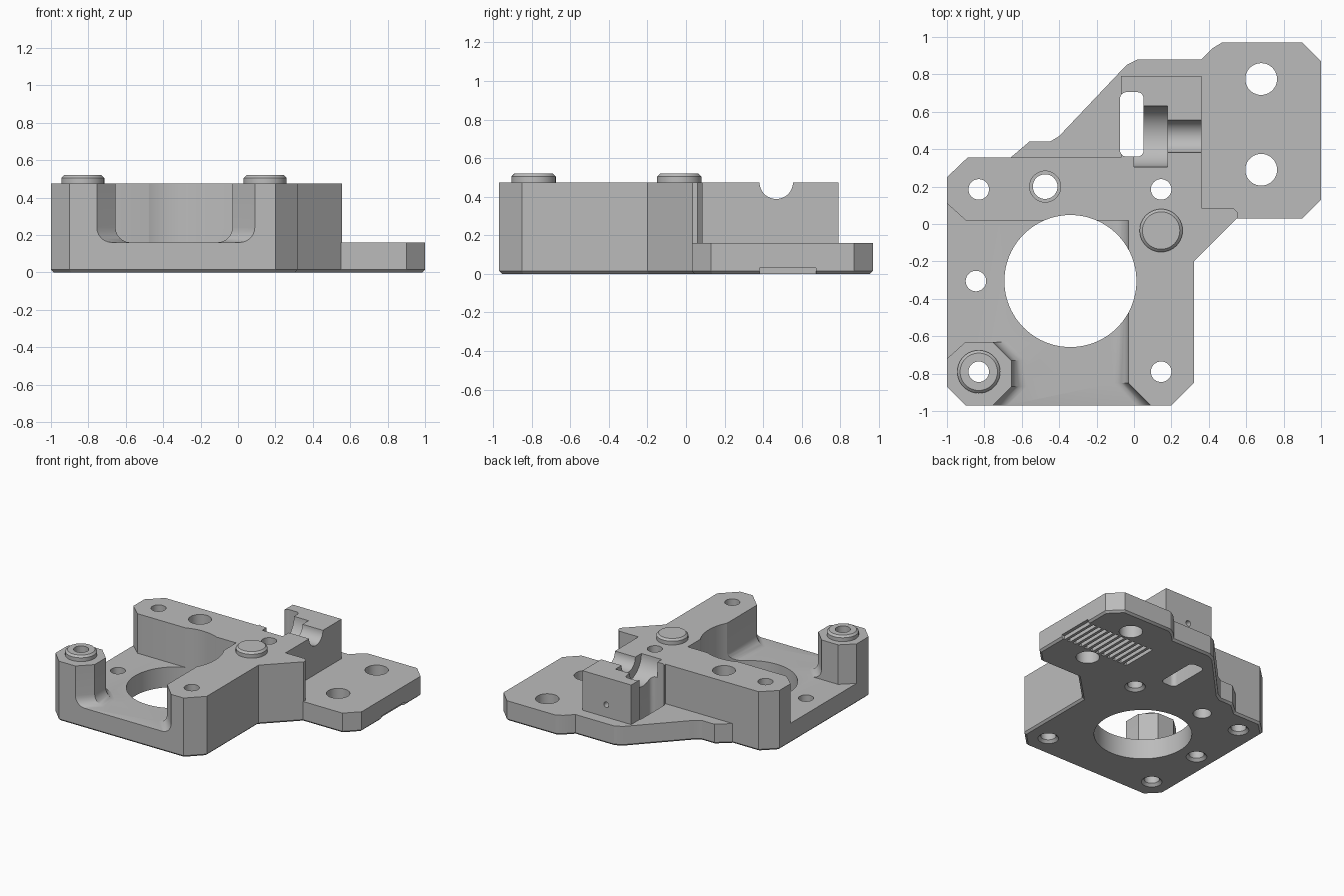
import bpy, bmesh, math

cube = bpy.data.objects.get("Cube")
if cube:
    bpy.data.objects.remove(cube, do_unlink=True)

FLOOR, TOP = 0.16, 0.475

grey = bpy.data.materials.new("plain grey")
grey.use_nodes = True
colour = (0.5, 0.5, 0.5, 1)
grey.diffuse_color = colour
grey.node_tree.nodes["Principled BSDF"].inputs["Base Color"].default_value = colour


def loft(name, layers):
    """Solid through matching closed loops, each layer being (points, z)."""
    bm = bmesh.new()
    rings = [[bm.verts.new((x, y, z)) for x, y in pts] for pts, z in layers]
    bm.faces.new(rings[0])
    bm.faces.new(rings[-1])
    for a, b in zip(rings, rings[1:]):
        for i in range(len(a)):
            j = (i + 1) % len(a)
            bm.faces.new((a[i], a[j], b[j], b[i]))
    bmesh.ops.recalc_face_normals(bm, faces=bm.faces)
    mesh = bpy.data.meshes.new(name)
    bm.to_mesh(mesh)
    bm.free()
    mesh.materials.append(grey)
    ob = bpy.data.objects.new(name, mesh)
    bpy.context.scene.collection.objects.link(ob)
    return ob


def prism(name, pts, z0, z1):
    return loft(name, [(pts, z0), (pts, z1)])


def circle(x, y, r, n=40):
    return [(x + r * math.cos(math.tau * i / n), y + r * math.sin(math.tau * i / n)) for i in range(n)]


def rect(x0, x1, y0, y1):
    return [(x0, y0), (x1, y0), (x1, y1), (x0, y1)]


def rounded(x0, x1, y0, y1, r, n=6):
    pts = []
    for k, (cx, cy) in enumerate(rect(x0 + r, x1 - r, y0 + r, y1 - r)):
        for i in range(n + 1):
            a = math.pi + math.pi / 2 * (k + i / n)
            pts.append((cx + r * math.cos(a), cy + r * math.sin(a)))
    return pts


def boolean(target, tool, operation):
    mod = target.modifiers.new(operation, "BOOLEAN")
    mod.operation, mod.solver, mod.object = operation, "EXACT", tool
    bpy.context.view_layer.objects.active = target
    bpy.ops.object.modifier_apply(modifier=mod.name)
    bpy.data.objects.remove(tool, do_unlink=True)


def cut(target, tool):
    boolean(target, tool, "DIFFERENCE")


# Base plate with flange, chamfered along the underside
outline = [(-1, -0.87), (-0.9, -0.97), (0.2, -0.97), (0.32, -0.85), (0.32, -0.2), (0.55, 0.03),
           (0.9, 0.03), (1, 0.13), (1, 0.87), (0.9, 0.97), (0.47, 0.97), (0.42, 0.94), (0.36, 0.88),
           (0.02, 0.88), (-0.04, 0.85), (-0.4, 0.47), (-0.45, 0.44), (-0.56, 0.44),
           (-0.66, 0.355), (-0.89, 0.355), (-1, 0.25)]
body = prism("bracket_body", outline, 0, FLOOR)
bm = bmesh.new()
bm.from_mesh(body.data)
rim = [e for e in bm.edges if all(v.co.z < 0.001 for v in e.verts)]
bmesh.ops.bevel(bm, geom=rim, offset=0.015, segments=1, affect="EDGES")
bm.to_mesh(body.data)
bm.free()

# Raised block and tower
raised = prism("raised_block", [
    (-1, -0.87), (-0.9, -0.97), (0.2, -0.97), (0.32, -0.85), (0.32, -0.2), (0.555, 0.035),
    (0.555, 0.06), (0.53, 0.085), (0.36, 0.085), (0.36, 0.79), (-0.07, 0.79), (-0.07, 0.355),
    (-0.89, 0.355), (-1, 0.25)], 0.05, TOP)

# Open motor pocket, with filleted feet along its left and right walls
def pocket(o):
    post = [(-0.755, -0.97), (-0.655, -0.87), (-0.655, -0.73), (-0.755, -0.63)]
    wall = [(-0.03, 0.02), (-0.03, -0.85), (0.09, -0.97), (0.09, -1.1)]
    back = [(-0.9, -0.63), (-1, -0.72), (-1.1, -0.72), (-1.1, 0.11), (-1, 0.11), (-0.9, 0.02)]
    return ([(x + o, y) for x, y in [(-0.755, -1.1)] + post] + back + [(x - o, y) for x, y in wall])


R = 0.08
layers = [(pocket(R * (1 - math.sin(a))), FLOOR + R * (1 - math.cos(a)))
          for a in [math.pi / 2 * i / 6 for i in range(7)]]
cut(raised, loft("pocket_cutter", layers + [(pocket(0), 0.6)]))
boolean(body, raised, "UNION")

# Bosses with chamfered rims
for x, y in ((-0.83, -0.79), (0.145, -0.035)):
    boolean(body, loft("boss", [(circle(x, y, 0.115), 0.4), (circle(x, y, 0.115), 0.505),
                                (circle(x, y, 0.1), 0.52)]), "UNION")

# Through holes: x, y, radius, sides
holes = [(-0.34, -0.305, 0.353, 96), (0.68, 0.775, 0.085, 40), (0.68, 0.29, 0.085, 40),
         (-0.475, 0.2, 0.066, 40)]
screws = [(-0.83, 0.185), (0.145, 0.185), (-0.845, -0.305), (0.145, -0.79), (-0.83, -0.79)]
for x, y, r, n in holes + [(x, y, 0.055, 32) for x, y in screws]:
    cut(body, prism("hole_cutter", circle(x, y, r, n), -0.1, 0.7))
for x, y in screws:
    cut(body, loft("countersink_cutter", [(circle(x, y, 0.085), -0.01), (circle(x, y, 0.05), 0.025)]))
cut(body, prism("counterbore_cutter", circle(-0.475, 0.2, 0.083), 0.2, 0.6))

# Slot, and the stepped half-round trough in the tower
cut(body, prism("slot_cutter", rounded(-0.075, 0.052, 0.36, 0.705, 0.035), -0.1, 0.6))
for x0, x1, r in ((0.0, 0.18, 0.163), (0.1, 0.5, 0.087)):
    trough = prism("trough_cutter", circle(0, 0, r, 48), x0, x1)
    trough.rotation_euler = (math.pi / 2, 0, math.pi / 2)
    trough.location = (0, 0.468, TOP)
    bpy.context.view_layer.update()
    cut(body, trough)

# Small hole in the back of the tower
pin = prism("pin_cutter", circle(0, 0, 0.022, 20), 0, 0.3)
pin.rotation_euler = (math.pi / 2, 0, 0)
pin.location = (0.15, 0.9, 0.26)
bpy.context.view_layer.update()
cut(body, pin)

# Belt grooves under the flange
for i in range(12):
    x = 0.39 + i * 0.053
    cut(body, prism("groove_cutter", rect(x, x + 0.03, 0.38, 0.675), -0.1, 0.03))

bpy.ops.object.select_all(action="DESELECT")
body.select_set(True)
bpy.context.view_layer.objects.active = body
bpy.ops.object.shade_smooth_by_angle(angle=math.radians(25))
